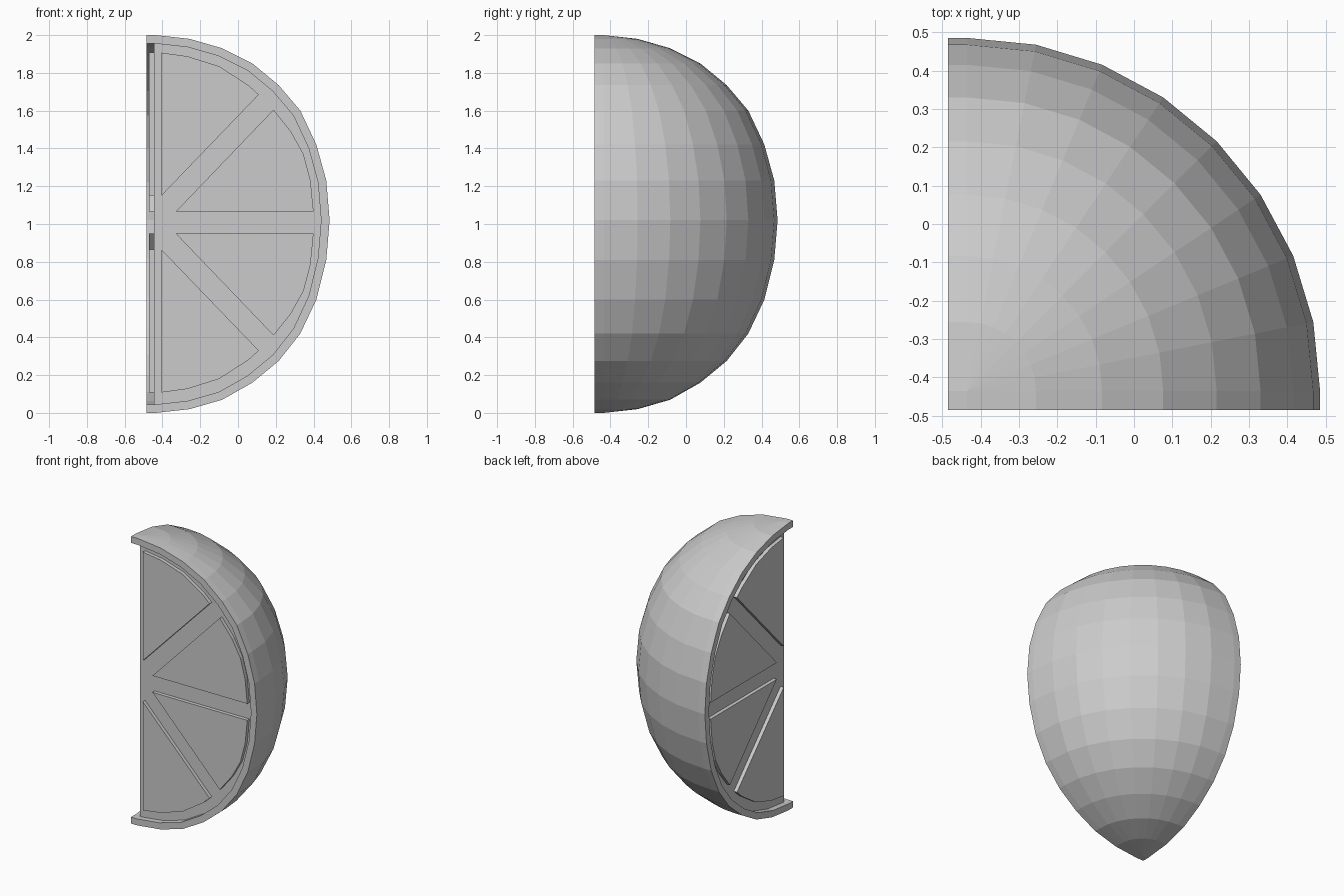
import bpy, bmesh, math

if "Cube" in bpy.data.objects:
    bpy.data.objects.remove(bpy.data.objects["Cube"])

CUT, C, R = -0.485, -0.435, 0.92      # cut plane, axis position, radius
PITH, SEG = -0.445, -0.47             # inset pith plane, raised segment plane
RIND = 0.045
STEP = math.pi / 16
ZS = [2, 1.98, 1.93, 1.85, 1.735, 1.6, 1.42, 1.23, 1.02,
      0.81, 0.6, 0.42, 0.275, 0.16, 0.07, 0.02, 0]


def swap(p):
    # mirror across the x = y plane so both cut sides match
    return (p[1], p[0], p[2])


def add_face(bm, pts):
    bm.faces.new([bm.verts.new(p) for p in pts])


def add_both(bm, pts):
    add_face(bm, pts)
    add_face(bm, [swap(p) for p in reversed(pts)])


def finish(bm, name):
    bmesh.ops.remove_doubles(bm, verts=bm.verts, dist=0.0005)
    bmesh.ops.recalc_face_normals(bm, faces=bm.faces)
    me = bpy.data.meshes.new(name)
    bm.to_mesh(me)
    bm.free()
    ob = bpy.data.objects.new(name, me)
    bpy.context.collection.objects.link(ob)
    return ob


# Rind: quarter ball with straight lips running out to the cut planes
bm = bmesh.new()
rows = []
for k, z in enumerate(ZS):
    r = R * math.sin(STEP * k)
    row = [(C + r, CUT, z)]
    row += [(C + r * math.cos(STEP * j), C + r * math.sin(STEP * j), z) for j in range(9)]
    row.append((CUT, C + r, z))
    rows.append(row)
for a, b in zip(rows, rows[1:]):
    for j in range(len(a) - 1):
        corners = []
        for p in (a[j], b[j], b[j + 1], a[j + 1]):
            if all(math.dist(p, q) > 0.0005 for q in corners):
                corners.append(p)
        if len(corners) > 2:
            add_face(bm, corners)
for z in (0, 2):                      # small corner squares at the poles
    add_face(bm, [(CUT, CUT, z), (C, CUT, z), (C, C, z), (CUT, C, z)])

# Cut rim, inner step and pith face, on both cut sides
outer = [(CUT, 2)] + [(row[0][0], row[0][2]) for row in rows] + [(CUT, 0)]
inner = [(CUT, 2 - RIND)]
for k, z in enumerate(ZS):
    a = STEP * k
    inner.append((C + (R - RIND) * math.sin(a), z - RIND * math.cos(a)))
inner.append((CUT, RIND))
deep = [(max(x, PITH), z) for x, z in inner]
for i in range(len(outer) - 1):
    o, p = outer[i], outer[i + 1]
    q, s = inner[i], inner[i + 1]
    d, e = deep[i], deep[i + 1]
    add_both(bm, [(o[0], CUT, o[1]), (p[0], CUT, p[1]), (s[0], CUT, s[1]), (q[0], CUT, q[1])])
    add_both(bm, [(q[0], CUT, q[1]), (s[0], CUT, s[1]), (e[0], PITH, e[1]), (d[0], PITH, d[1])])
add_both(bm, [(x, PITH, z) for x, z in deep])
finish(bm, "rind_and_pith")

# Raised flesh segments
near = [(-0.405, 1.15), (0.11, 1.685), (0.055, 1.735), (-0.1, 1.835), (-0.268, 1.888), (-0.405, 1.907)]
far = [(-0.33, 1.065), (0.4, 1.065), (0.384, 1.23), (0.347, 1.37), (0.28, 1.49), (0.188, 1.605)]
bm = bmesh.new()
for shape in (near, far):
    for flip in (False, True):
        pts = [(x, 2.015 - z if flip else z) for x, z in shape]
        add_both(bm, [(x, SEG, z) for x, z in pts])
        add_both(bm, [(x, PITH + 0.003, z) for x, z in reversed(pts)])
        for a, b in zip(pts, pts[1:] + pts[:1]):
            add_both(bm, [(a[0], SEG, a[1]), (b[0], SEG, b[1]),
                          (b[0], PITH + 0.003, b[1]), (a[0], PITH + 0.003, a[1])])
finish(bm, "flesh_segments")
